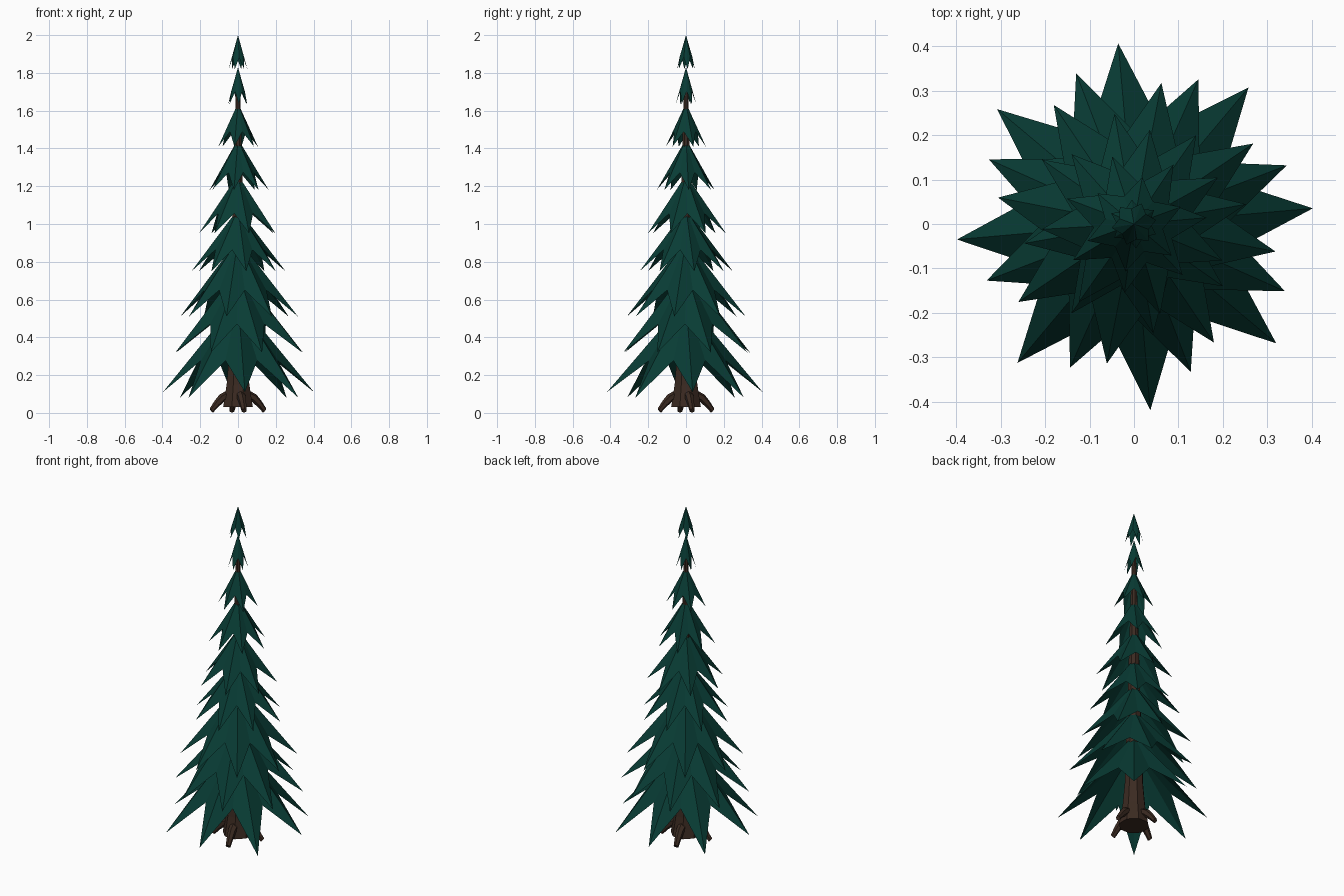
import bpy, bmesh, math, random
from mathutils import Vector

random.seed(4)
cube = bpy.data.objects.get("Cube")
if cube:
    bpy.data.objects.remove(cube, do_unlink=True)


def material(name, colour):
    mat = bpy.data.materials.new(name)
    mat.use_nodes = True
    mat.diffuse_color = colour
    node = mat.node_tree.nodes["Principled BSDF"]
    node.inputs["Base Color"].default_value = colour
    node.inputs["Roughness"].default_value = 0.9
    return mat


needles = material("dark green needles", (0.0025, 0.045, 0.035, 1))
bark = material("brown bark", (0.043, 0.023, 0.015, 1))


def finish(name, bm, mat):
    bmesh.ops.recalc_face_normals(bm, faces=bm.faces)
    mesh = bpy.data.meshes.new(name)
    bm.to_mesh(mesh)
    bm.free()
    mesh.materials.append(mat)
    obj = bpy.data.objects.new(name, mesh)
    bpy.context.collection.objects.link(obj)


def polar(radius, degrees, z):
    a = math.radians(degrees)
    return Vector((radius * math.cos(a), radius * math.sin(a), z))


def tube(bm, centres, radii, sides, frame):
    """Flat-sided tube through centres; frame gives the two section axes."""
    u, v = frame
    rings = []
    for c, r in zip(centres, radii):
        angles = [2 * math.pi * (i + 0.5) / sides for i in range(sides)]
        rings.append([bm.verts.new(c + r * (u * math.cos(a) + v * math.sin(a)))
                      for a in angles])
    for low, high in zip(rings, rings[1:]):
        for i in range(sides):
            j = (i + 1) % sides
            bm.faces.new((low[i], low[j], high[j], high[i]))
    bm.faces.new(rings[0])
    bm.faces.new(rings[-1])


def branch_tier(name, points, reach, tip_z, apex_z, turn, notch, droop):
    """Star-shaped skirt: ridges run to the tips, folds run to the notches."""
    bm = bmesh.new()
    height = apex_z - tip_z
    apex = bm.verts.new((0, 0, apex_z))
    under = bm.verts.new((0, 0, apex_z - 0.17 * height))
    rim = []
    step = 360 / points
    for i in range(points):
        r = reach * (1 + random.uniform(-0.03, 0.03))
        z = tip_z - droop * (i % 2)
        rim.append(bm.verts.new(polar(r, turn + i * step, z)))
        rim.append(bm.verts.new(polar(reach * notch, turn + (i + 0.5) * step,
                                      tip_z + 0.34 * height)))
    for a, b in zip(rim, rim[1:] + rim[:1]):
        bm.faces.new((apex, a, b))
        bm.faces.new((under, b, a))
    finish(name, bm, needles)


# Trunk: tapered, flared at the foot
bm = bmesh.new()
profile = [(0.085, 0.03), (0.065, 0.15), (0.052, 0.3), (0.038, 0.8), (0.012, 1.72)]
tube(bm, [Vector((0, 0, z)) for r, z in profile], [r for r, z in profile],
     8, (Vector((1, 0, 0)), Vector((0, 1, 0))))
finish("trunk", bm, bark)

# Roots: bent tubes leaving the foot of the trunk
for n in range(4):
    angle = 13 + 90 * n
    bm = bmesh.new()
    path = [(0.03, 0.105), (0.085, 0.08), (0.115, 0.05), (0.145, 0.012)]
    side = polar(1, angle + 90, 0)
    up = polar(0.6, angle, 0.8)
    tube(bm, [polar(r, angle, z) for r, z in path],
         [0.026, 0.023, 0.019, 0.014], 6, (side, up))
    finish(f"root_{n + 1}", bm, bark)

# Branch tiers, lowest first:
# points, reach, tip height, apex height, turn, notch depth, droop of odd tips
tiers = [
    (8, 0.41, 0.11, 0.60, 5, 0.54, 0.03),
    (8, 0.362, 0.32, 0.76, 21, 0.56, 0),
    (8, 0.317, 0.51, 0.92, 34, 0.57, 0),
    (8, 0.25, 0.75, 1.08, 10, 0.57, 0),
    (7, 0.21, 0.95, 1.26, 29, 0.57, 0),
    (7, 0.16, 1.18, 1.45, 5, 0.57, 0),
    (6, 0.11, 1.41, 1.64, 20, 0.6, 0),
    (6, 0.055, 1.635, 1.83, 35, 0.66, 0),
    (6, 0.05, 1.82, 2.0, 10, 0.7, 0),
]
for n, tier in enumerate(tiers):
    branch_tier(f"branch_tier_{n + 1}", *tier)
